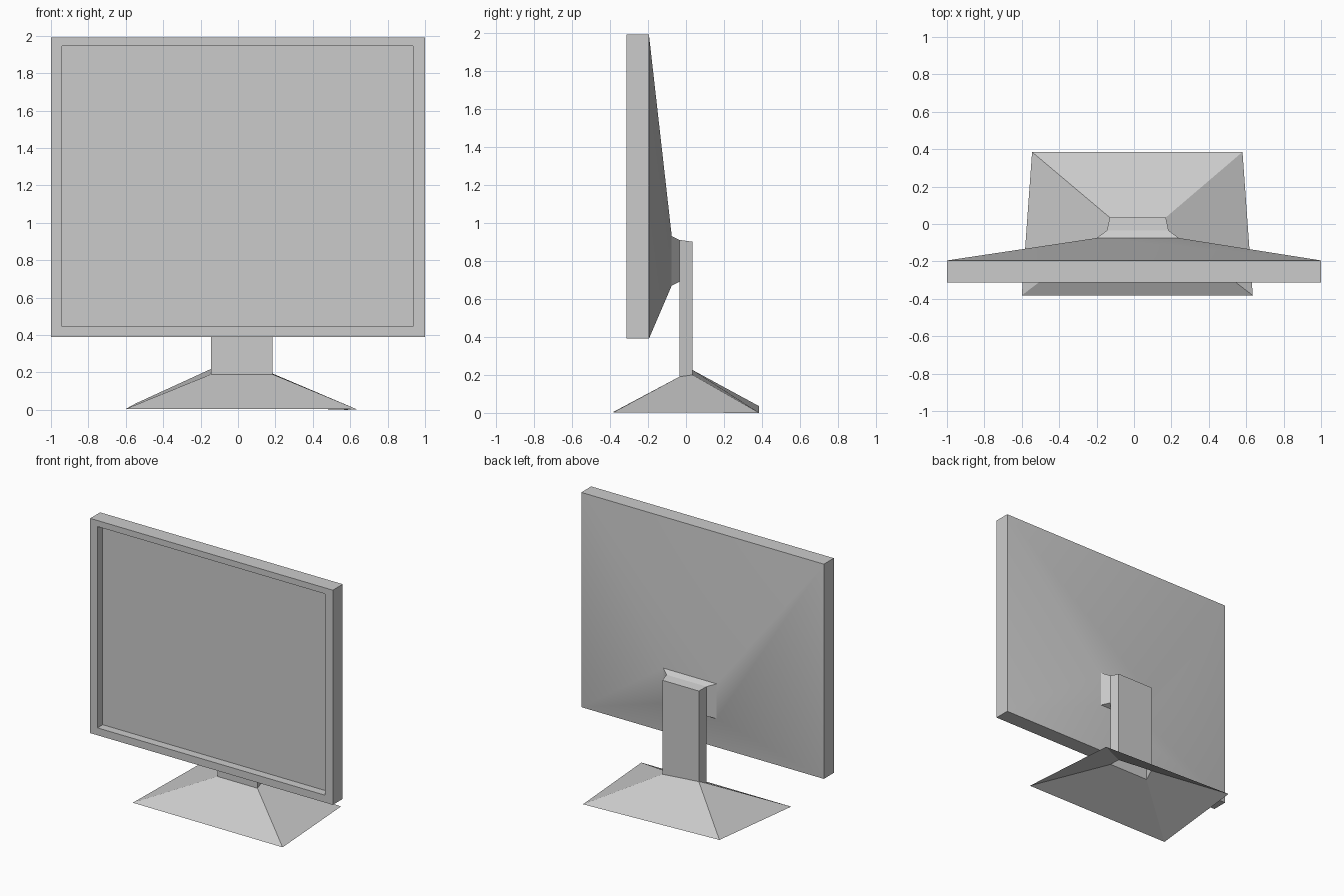
import bpy, bmesh, math

if "Cube" in bpy.data.objects:
    bpy.data.objects.remove(bpy.data.objects["Cube"])


def loft(name, rings, cap_start=False, cap_end=False, smooth=0):
    """Skin a series of four-corner rings into one object."""
    bm = bmesh.new()
    loops = [[bm.verts.new(p) for p in ring] for ring in rings]
    for a, b in zip(loops, loops[1:]):
        for i in range(4):
            j = (i + 1) % 4
            bm.faces.new((a[i], a[j], b[j], b[i]))
    if cap_start:
        bm.faces.new(loops[0][::-1])
    if cap_end:
        bm.faces.new(loops[-1])
    bmesh.ops.recalc_face_normals(bm, faces=bm.faces)
    mesh = bpy.data.meshes.new(name)
    bm.to_mesh(mesh)
    bm.free()
    obj = bpy.data.objects.new(name, mesh)
    bpy.context.collection.objects.link(obj)
    if smooth:
        bpy.ops.object.select_all(action='DESELECT')
        obj.select_set(True)
        bpy.context.view_layer.objects.active = obj
        bpy.ops.object.shade_smooth_by_angle(angle=math.radians(smooth))
    return obj


def upright(x0, x1, z0, z1, y):
    """Rectangle standing in the XZ plane at depth y."""
    return [(x0, y, z0), (x1, y, z0), (x1, y, z1), (x0, y, z1)]


# Display housing: recessed screen, bezel, rim and tapered back
screen = (-0.94, 0.935, 0.445, 1.945)
outer = (-1, 1, 0.39, 1.99)
mount = (-0.2, 0.24, 0.67, 0.93)
loft("display_housing", [
    upright(*screen, -0.25),
    upright(*screen, -0.312),
    upright(*outer, -0.312),
    upright(*outer, -0.195),
    upright(*mount, -0.075),
], cap_start=True, cap_end=True, smooth=30)

# Neck block flaring from the column to the display back
loft("neck", [
    upright(*mount, -0.075),
    upright(-0.145, 0.185, 0.69, 0.91, -0.035),
], smooth=30)


def column_ring(front_z, back_right_z, back_left_z):
    return [(-0.145, -0.035, front_z), (0.185, -0.035, front_z),
            (0.17, 0.035, back_right_z), (-0.13, 0.035, back_left_z)]


# Stand: hollow sloping foot, open below, rising into the column
foot = [(-0.6, -0.382, 0.005), (0.635, -0.382, 0.003),
        (0.58, 0.385, 0.0), (-0.545, 0.385, 0.035)]
loft("stand", [
    foot,
    column_ring(0.19, 0.2, 0.225),
    column_ring(0.91, 0.9, 0.9),
], cap_end=True)
